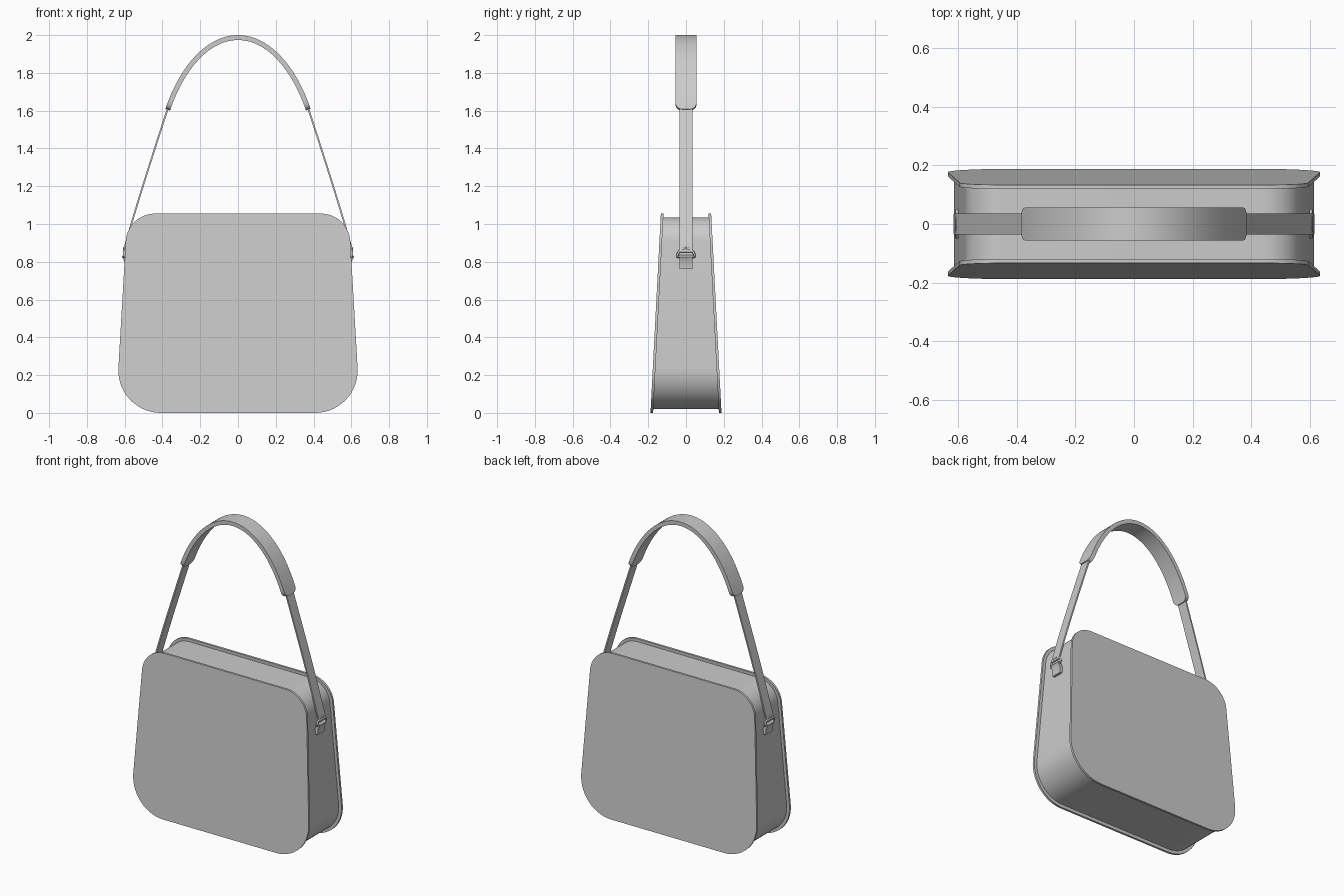
import bpy, bmesh, math
from mathutils import Vector

if "Cube" in bpy.data.objects:
    bpy.data.objects.remove(bpy.data.objects["Cube"], do_unlink=True)

grey = bpy.data.materials.new("soft grey")
grey.use_nodes = True
grey.diffuse_color = (0.6, 0.6, 0.6, 1)
grey.node_tree.nodes["Principled BSDF"].inputs["Base Color"].default_value = (0.6, 0.6, 0.6, 1)


def finish(name, bm, angle=35):
    bmesh.ops.recalc_face_normals(bm, faces=bm.faces)
    mesh = bpy.data.meshes.new(name)
    bm.to_mesh(mesh)
    bm.free()
    mesh.materials.append(grey)
    obj = bpy.data.objects.new(name, mesh)
    bpy.context.collection.objects.link(obj)
    bpy.ops.object.select_all(action='DESELECT')
    obj.select_set(True)
    bpy.context.view_layer.objects.active = obj
    bpy.ops.object.shade_smooth_by_angle(angle=math.radians(angle))
    return obj


def loft(name, rings, closed=False, caps=True, angle=35):
    """Skin equal-length closed rings of points."""
    bm = bmesh.new()
    loops = [[bm.verts.new(p) for p in ring] for ring in rings]
    n = len(loops[0])
    pairs = list(zip(loops, loops[1:])) + ([(loops[-1], loops[0])] if closed else [])
    for a, b in pairs:
        for i in range(n):
            j = (i + 1) % n
            bm.faces.new((a[i], a[j], b[j], b[i]))
    if caps and not closed:
        bm.faces.new(loops[0])
        bm.faces.new(loops[-1])
    return finish(name, bm, angle)


def outline(inset, steps=14):
    """Rounded trapezoid in x, z: wide soft bottom corners, tighter top ones."""
    low, high = inset, 1.055 - inset
    side = lambda z: 0.647 - 0.058 * z - inset
    corners = [(side(low), low, 0.225 - inset), (side(high), high, 0.155 - inset)]
    half = []
    for k, (x, z, r) in enumerate(corners):
        corner = Vector((x, z))
        flat = Vector((-1, 0))
        wall = (Vector((side(1), 1)) - Vector((side(0), 0))).normalized() * (1 if k == 0 else -1)
        turn = flat.angle(wall)
        reach = r / math.tan(turn / 2)
        centre = corner + (flat + wall).normalized() * r / math.sin(turn / 2)
        ends = [corner + flat * reach, corner + wall * reach]
        if k:
            ends.reverse()
        a, b = ends[0] - centre, ends[1] - centre
        sweep = a.angle(b)
        for i in range(steps + 1):
            t = i / steps
            half.append(centre + (a * math.sin((1 - t) * sweep) + b * math.sin(t * sweep)) / math.sin(sweep))
    return half + [Vector((-p.x, p.y)) for p in reversed(half)]


def wall_ring(inset, sign, depth):
    return [(p.x, sign * (0.188 - 0.052 * p.y - depth), p.y) for p in outline(inset)]


# Bag body: two leaning panels and the recessed gusset between them
for label, s in (("front", -1), ("back", 1)):
    loft(label + "_panel", [wall_ring(0, s, 0), wall_ring(0, s, 0.014)])
loft("gusset", [wall_ring(0.02, -1, 0.013), wall_ring(0.02, 1, 0.013)], caps=False)


def bezier(a, b, c, d, n):
    a, b, c, d = map(Vector, (a, b, c, d))
    return [a * (1 - t) ** 3 + b * 3 * t * (1 - t) ** 2 + c * 3 * t * t * (1 - t) + d * t ** 3
            for t in (i / n for i in range(n + 1))]


def ribbon(name, path, half_width, thick, end_round=0):
    """Flat band following an x, z path, with optionally rounded ends."""
    dist = [0]
    for p, q in zip(path, path[1:]):
        dist.append(dist[-1] + (q - p).length)
    rings = []
    for i, p in enumerate(path):
        tan = (path[min(i + 1, len(path) - 1)] - path[max(i - 1, 0)]).normalized()
        nrm = Vector((-tan.y, tan.x)) * thick / 2
        d = min(dist[i], dist[-1] - dist[i], end_round)
        w = half_width - end_round + math.sqrt(max(0, end_round ** 2 - (end_round - d) ** 2))
        a, b = p + nrm, p - nrm
        rings.append([(a.x, -w, a.y), (a.x, w, a.y), (b.x, w, b.y), (b.x, -w, b.y)])
    return loft(name, rings)


# Shoulder pad: arched band with rounded ends
start, top = Vector((0.372, 1.605)), Vector((0, 1.987))
arch = bezier(start, (0.302, 1.815), (0.165, 1.987), top, 24)
first = arch[1] - arch[0]
arch = [start + first * (k / 6) ** 2 for k in range(6)] + arch[1:]
mirrored = [Vector((-p.x, p.y)) for p in reversed(arch[:-1])]
ribbon("shoulder_pad", arch + mirrored, 0.056, 0.026, 0.035)

# Straps, rings and tabs on both sides
for label, s in (("left", 1), ("right", -1)):
    strap = bezier((0.607, 0.85), (0.545, 1.08), (0.45, 1.37), (0.366, 1.63), 12)
    ribbon(label + "_strap", [Vector((s * p.x, p.y)) for p in strap], 0.035, 0.009)

    # D ring: half circle closed by a straight bar
    r, base = 0.046, 0.826
    path = [Vector((r * math.cos(math.pi * i / 16), base + r * math.sin(math.pi * i / 16)))
            for i in range(17)]
    path += [Vector((-r + 2 * r * i / 8, base)) for i in range(1, 8)]
    rings = []
    for i, p in enumerate(path):
        tan = (path[(i + 1) % len(path)] - path[i - 1]).normalized()
        nrm = Vector((-tan.y, tan.x))
        rings.append([(s * (0.603 + 0.006 * math.sin(a)), p.x + nrm.x * 0.006 * math.cos(a),
                       p.y + nrm.y * 0.006 * math.cos(a))
                      for a in (math.tau * k / 8 for k in range(8))])
    loft(label + "_d_ring", rings, closed=True, angle=50)

    # Tab: leather loop folded over the bar and stitched to the gusset
    fold = [(0.575, 0.762), (0.599, 0.762), (0.601, 0.8)]
    fold += [(0.603 + 0.011 * math.cos(a), base + 0.011 * math.sin(a))
             for a in (math.pi * k / 8 for k in range(9))]
    fold += [(0.58, 0.8)]
    loft(label + "_tab", [[(s * x, y, z) for x, z in fold] for y in (-0.034, 0.034)])
